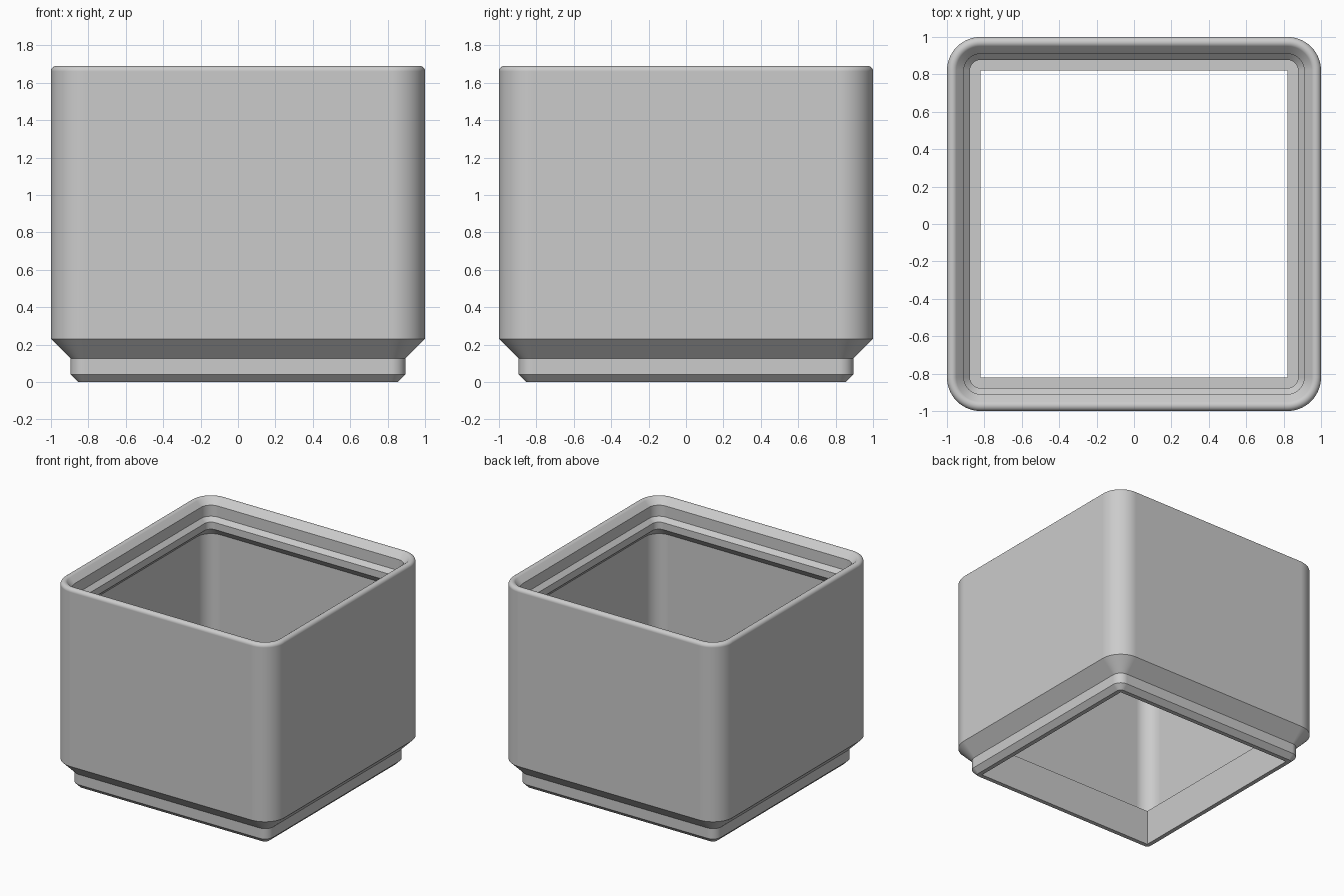
import bpy, bmesh
from math import sin, cos, pi

if "Cube" in bpy.data.objects:
    bpy.data.objects.remove(bpy.data.objects["Cube"], do_unlink=True)

# Material
grey = bpy.data.materials.new("grey plastic")
grey.use_nodes = True
colour = (0.6, 0.6, 0.6, 1)
grey.diffuse_color = colour
grey.node_tree.nodes["Principled BSDF"].inputs["Base Color"].default_value = colour

HALF, RADIUS, OPENING = 1.0, 0.18, 0.82   # outer half width, corner radius, floor opening
HEIGHT, WALL, FLOOR = 1.69, 0.945, 0.29   # top, inner wall, floor ledge
FILLET, STEPS, CORNER = 0.029, 8, 14


def rounded_square(half, z):
    """Points round a square whose corner arcs share centres at every size."""
    r = max(0, half - (HALF - RADIUS))
    c = half - r
    points = []
    for q in range(4):
        sx, sy = ((1, 1), (-1, 1), (-1, -1), (1, -1))[q]
        for i in range(CORNER + 1):
            a = (q + i / CORNER) * pi / 2
            points.append((sx * c + r * cos(a), sy * c + r * sin(a), z))
    return points


# Rim fillet, from the outer wall over to the sloped inner lip
rim_z = HEIGHT - FILLET
rim = [(HALF - FILLET + FILLET * cos(a), rim_z + FILLET * sin(a))
       for a in (pi * 0.75 * i / STEPS for i in range(STEPS + 1))]
slope_x, slope_z = rim[-1]

# Wall cross-section as (half width, height)
foot = [(OPENING, 0), (0.855, 0), (0.895, 0.04), (0.895, 0.125), (HALF, 0.23)]
lip_top, lip_in = 0.91, 0.877
lip = [(lip_top, slope_z - (slope_x - lip_top)), (lip_top, 1.55),
       (lip_in, 1.517), (lip_in, 1.459), (WALL, 1.459 - (WALL - lip_in))]
inside = [(WALL, FLOOR), (OPENING, FLOOR)]
profile = foot + rim + lip + inside

# Loft the closed section round the box
bm = bmesh.new()
rings = [[bm.verts.new(p) for p in rounded_square(h, z)] for h, z in profile]
count = len(rings[0])
for k, low in enumerate(rings):
    high = rings[(k + 1) % len(rings)]
    for i in range(count):
        j = (i + 1) % count
        bm.faces.new((low[i], low[j], high[j], high[i]))
bmesh.ops.remove_doubles(bm, verts=bm.verts, dist=0.0001)
bmesh.ops.recalc_face_normals(bm, faces=bm.faces)
mesh = bpy.data.meshes.new("open_bin")
bm.to_mesh(mesh)
bm.free()
mesh.materials.append(grey)
open_bin = bpy.data.objects.new("open_bin", mesh)
bpy.context.collection.objects.link(open_bin)

# Smooth corners, crisp steps and flat walls
bpy.ops.object.select_all(action="DESELECT")
open_bin.select_set(True)
bpy.context.view_layer.objects.active = open_bin
bpy.ops.object.shade_smooth_by_angle(angle=pi / 6)
weighted = open_bin.modifiers.new("flat walls", "WEIGHTED_NORMAL")
weighted.keep_sharp = True
